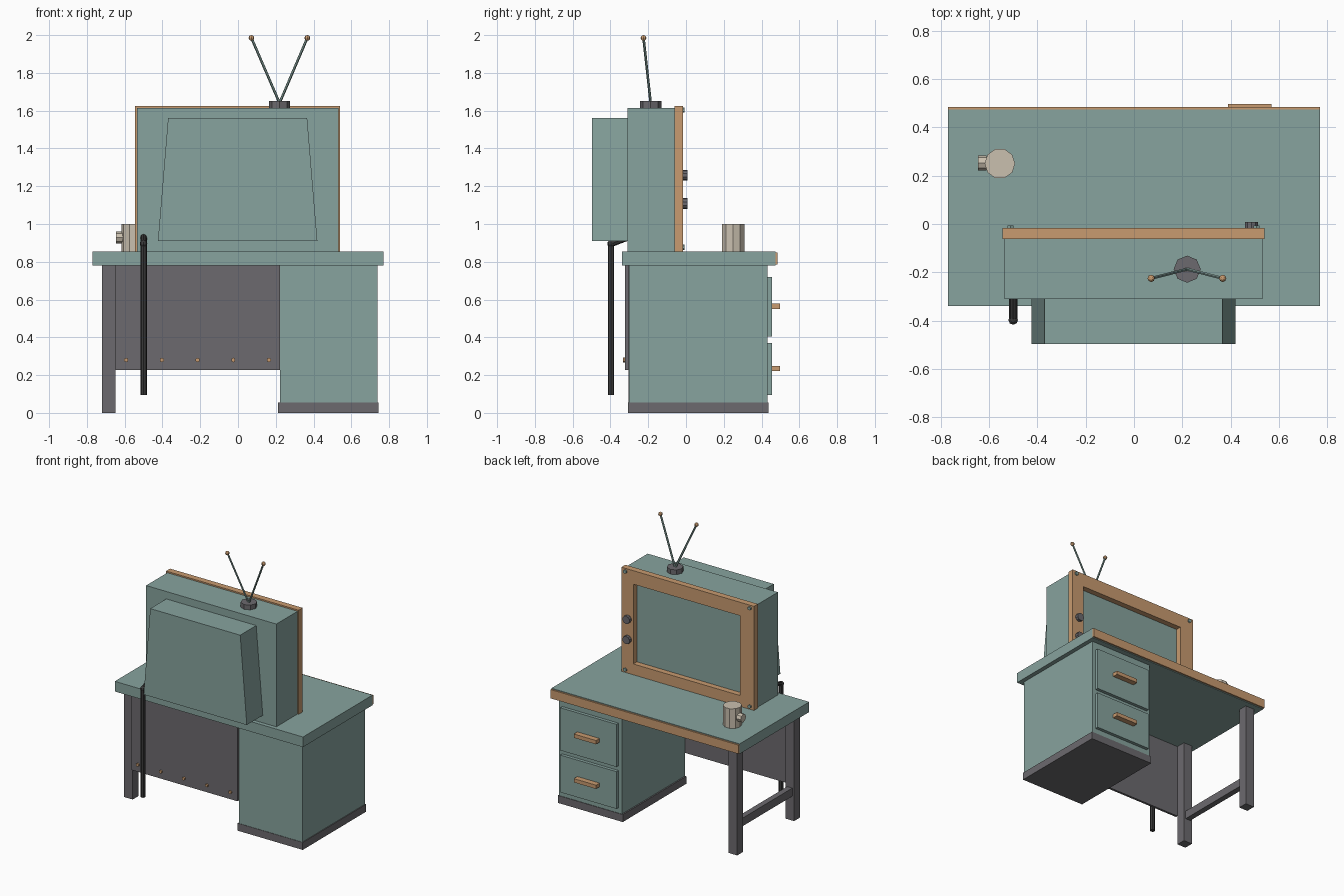
import bpy, bmesh, math
from mathutils import Vector, Matrix

if "Cube" in bpy.data.objects:
    bpy.data.objects.remove(bpy.data.objects["Cube"])


def mat(name, rgb):
    m = bpy.data.materials.new(name)
    m.diffuse_color = (*rgb, 1)
    m.use_nodes = True
    m.node_tree.nodes["Principled BSDF"].inputs["Base Color"].default_value = m.diffuse_color
    return m


TEAL = mat("teal paint", (0.243, 0.367, 0.342))
WOOD = mat("warm wood", (0.578, 0.328, 0.162))
GREY = mat("grey metal", (0.15, 0.144, 0.156))
BLACK = mat("black rubber", (0.042, 0.042, 0.042))
CREAM = mat("cream ceramic", (0.59, 0.527, 0.43))


def finish(bm, name, m):
    bmesh.ops.recalc_face_normals(bm, faces=bm.faces)
    me = bpy.data.meshes.new(name)
    bm.to_mesh(me)
    bm.free()
    me.materials.append(m)
    ob = bpy.data.objects.new(name, me)
    bpy.context.collection.objects.link(ob)
    return ob


def box(name, m, x, y, z):
    """Box from (min, max) ranges."""
    bm = bmesh.new()
    bmesh.ops.create_cube(bm, size=1)
    for v in bm.verts:
        v.co = [r[0] if c < 0 else r[1] for c, r in zip(v.co, (x, y, z))]
    return finish(bm, name, m)


def rod(name, m, a, b, r, sides=8, spin=0):
    """Cylinder from a to b."""
    a, b = Vector(a), Vector(b)
    d = b - a
    bm = bmesh.new()
    bmesh.ops.create_cone(bm, cap_ends=True, segments=sides, radius1=r, radius2=r, depth=d.length,
                          matrix=Matrix.Translation((a + b) / 2) @ d.to_track_quat('Z', 'Y').to_matrix().to_4x4()
                          @ Matrix.Rotation(spin, 4, 'Z'))
    return finish(bm, name, m)


def ball(name, m, c, r):
    bm = bmesh.new()
    bmesh.ops.create_uvsphere(bm, u_segments=8, v_segments=6, radius=r, matrix=Matrix.Translation(c))
    return finish(bm, name, m)


def extrude_y(name, m, pts, y0, y1):
    """Extrude an (x, z) outline along y."""
    bm = bmesh.new()
    f = bm.faces.new([bm.verts.new((x, y0, z)) for x, z in pts])
    g = bmesh.ops.extrude_face_region(bm, geom=[f])
    for v in g["geom"]:
        if isinstance(v, bmesh.types.BMVert):
            v.co.y = y1
    return finish(bm, name, m)


# Desk top with wooden edge
box("desk_top", TEAL, (-0.77, 0.77), (-0.34, 0.473), (0.78, 0.855))
box("desk_edge_trim", WOOD, (-0.77, 0.77), (0.473, 0.485), (0.785, 0.85))

# Drawer cabinet
box("cabinet", TEAL, (0.222, 0.738), (-0.303, 0.432), (0.055, 0.78))
box("cabinet_plinth", GREY, (0.212, 0.744), (-0.306, 0.436), (0, 0.055))
for i, (z0, z1, hz) in enumerate([(0.095, 0.37, 0.235), (0.405, 0.72, 0.565)]):
    box(f"drawer_{i}", TEAL, (0.25, 0.71), (0.43, 0.456), (z0, z1))
    box(f"drawer_handle_{i}", WOOD, (0.388, 0.57), (0.455, 0.497), (hz - 0.014, hz + 0.014))

# Legs and stretcher
for name, y in (("front_leg", -0.305), ("back_leg", 0.36)):
    box(name, GREY, (-0.72, -0.648), (y, y + 0.07), (0, 0.78))
box("leg_stretcher", GREY, (-0.705, -0.663), (-0.24, 0.37), (0.18, 0.24))

# Modesty panel with rivets
box("modesty_panel", GREY, (-0.648, 0.222), (-0.322, -0.305), (0.226, 0.78))
for i in range(5):
    x = -0.592 + i * 0.189
    rod(f"rivet_{i}", WOOD, (x, -0.32, 0.28), (x, -0.333, 0.28), 0.012, 6)

# Television body, tapered rear housing
box("tv_body", TEAL, (-0.535, 0.531), (-0.31, -0.058), (0.855, 1.615))
extrude_y("tv_rear_housing", TEAL, [(-0.424, 0.91), (0.42, 0.91), (0.366, 1.56), (-0.37, 1.56)], -0.497, -0.305)

# Wooden screen surround
FY = (-0.062, -0.016)
for side, x in (("left", (-0.545, -0.432)), ("right", (0.442, 0.54))):
    box(f"screen_frame_{side}", WOOD, x, FY, (0.855, 1.625))
for side, z in (("bottom", (0.855, 0.935)), ("top", (1.525, 1.625))):
    box(f"screen_frame_{side}", WOOD, (-0.432, 0.442), FY, z)

# Corner screws and knobs
for x in (-0.511, 0.507):
    for z in (0.877, 1.603):
        rod("frame_screw", TEAL, (x, -0.02, z), (x, -0.007, z), 0.014, 6)
for z in (1.108, 1.258):
    rod("knob", GREY, (0.486, -0.02, z), (0.486, 0.008, z), 0.029, 10)

# Antenna
rod("antenna_base", GREY, (0.22, -0.187, 1.612), (0.22, -0.187, 1.65), 0.056, 8)
for x in (0.071, 0.367):
    rod("antenna_rod", TEAL, (0.22, -0.187, 1.64), (x, -0.225, 1.985), 0.007, 6)
    ball("antenna_tip", WOOD, (x, -0.225, 1.985), 0.015)

# Power cable
rod("cable_drop", BLACK, (-0.5, -0.397, 0.095), (-0.5, -0.397, 0.895), 0.017, 8)
rod("cable_plug_end", BLACK, (-0.5, -0.397, 0.895), (-0.5, -0.3, 0.932), 0.017, 8)
ball("cable_bend", BLACK, (-0.5, -0.397, 0.895), 0.02)

# Mug
rod("mug", CREAM, (-0.555, 0.25, 0.853), (-0.555, 0.25, 1.0), 0.063, 10, math.pi / 2)
rod("mug_handle", CREAM, (-0.61, 0.253, 0.928), (-0.646, 0.253, 0.928), 0.031, 8)
